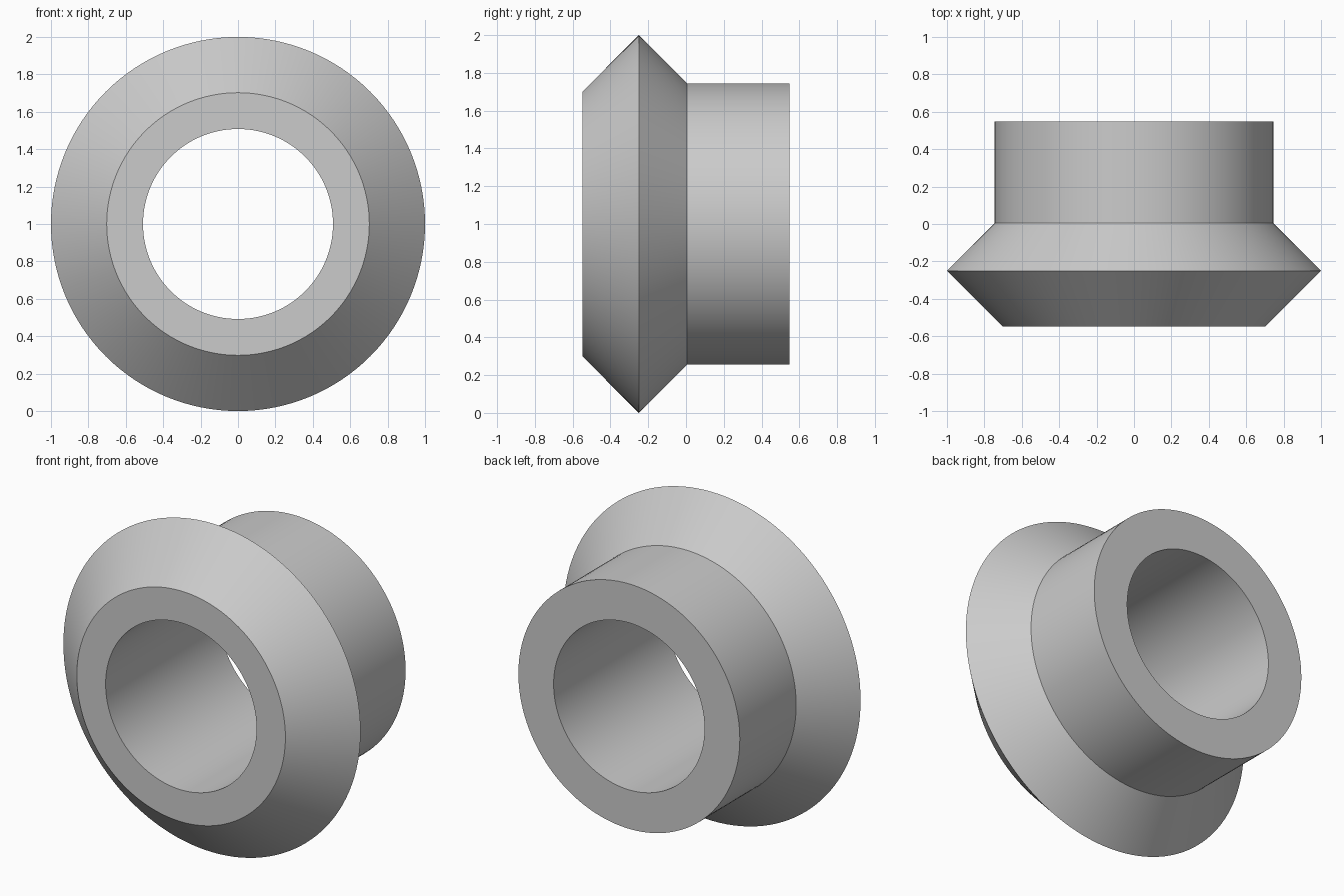
import bpy
import bmesh
import math
from mathutils import Matrix, Vector

cube = bpy.data.objects.get("Cube")
if cube:
    bpy.data.objects.remove(cube, do_unlink=True)

# Plain grey metal
metal = bpy.data.materials.new("grey metal")
metal.use_nodes = True
grey = (0.6, 0.6, 0.6, 1.0)
metal.diffuse_color = grey
metal.node_tree.nodes["Principled BSDF"].inputs["Base Color"].default_value = grey

SEGMENTS = 128
BORE = 0.508
FRONT, RIM, SHOULDER, BACK = -0.547, -0.25, 0.005, 0.547

# Closed cross-section as (radius, y): bore, front bevel, rim, shoulder, sleeve
profile = [
    (BORE, FRONT),
    (0.702, FRONT),
    (1.0, RIM),
    (0.745, SHOULDER),
    (0.745, BACK),
    (BORE, BACK),
]


def revolve(name, section, material):
    """Turn a closed section around the y axis into a ring."""
    bm = bmesh.new()
    rings = []
    for i in range(SEGMENTS):
        turn = Matrix.Rotation(math.tau * i / SEGMENTS, 3, "Y")
        rings.append([bm.verts.new(turn @ Vector((r, y, 0))) for r, y in section])
    for i, ring in enumerate(rings):
        after = rings[(i + 1) % SEGMENTS]
        for j in range(len(section)):
            k = (j + 1) % len(section)
            bm.faces.new((ring[j], ring[k], after[k], after[j]))
    bmesh.ops.recalc_face_normals(bm, faces=bm.faces[:])
    mesh = bpy.data.meshes.new(name)
    bm.to_mesh(mesh)
    bm.free()
    mesh.materials.append(material)
    obj = bpy.data.objects.new(name, mesh)
    bpy.context.collection.objects.link(obj)
    return obj


# Flanged bushing, resting on its rim
bushing = revolve("flanged_bushing", profile, metal)
bushing.location.z = 1.0
bpy.ops.object.select_all(action="DESELECT")
bushing.select_set(True)
bpy.context.view_layer.objects.active = bushing
bpy.ops.object.shade_smooth_by_angle(angle=math.radians(30))
